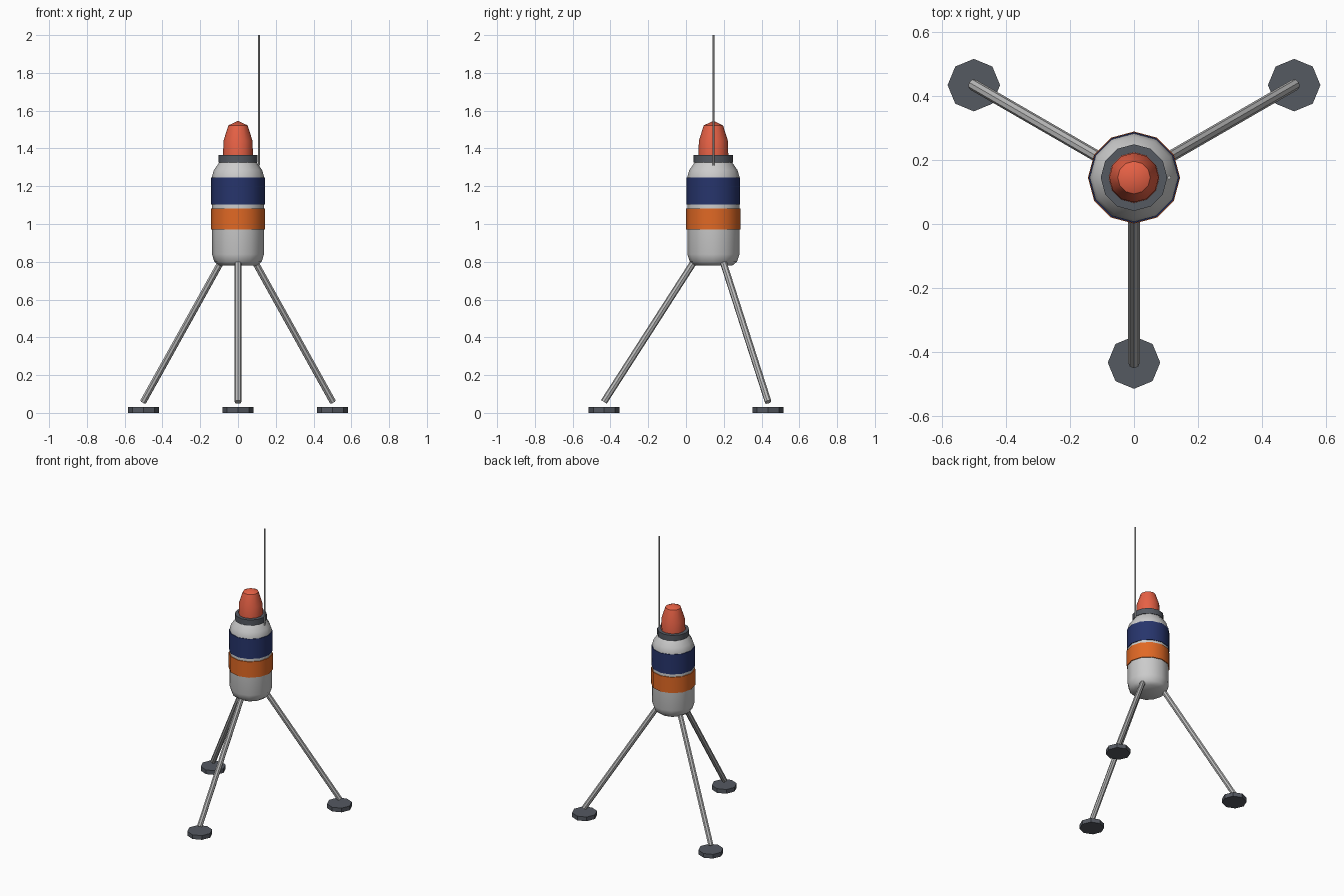
import bpy, bmesh, math
from mathutils import Vector

cube = bpy.data.objects.get("Cube")
if cube:
    bpy.data.objects.remove(cube, do_unlink=True)

AXIS_Y = 0.145   # the body stands behind the origin


def material(name, rgb):
    m = bpy.data.materials.new(name)
    m.use_nodes = True
    color = (*rgb, 1)
    m.diffuse_color = color
    m.node_tree.nodes["Principled BSDF"].inputs["Base Color"].default_value = color
    return m


white = material("pale grey", (0.6, 0.6, 0.6))
steel = material("steel grey", (0.5, 0.5, 0.5))
dark = material("dark grey", (0.09, 0.1, 0.12))
navy = material("navy blue", (0.02, 0.035, 0.15))
orange = material("orange", (0.75, 0.14, 0.018))
red = material("signal red", (0.8, 0.12, 0.06))


def finish(name, bm, mat, angle=40):
    bmesh.ops.remove_doubles(bm, verts=bm.verts, dist=0.0001)
    bmesh.ops.recalc_face_normals(bm, faces=bm.faces)
    mesh = bpy.data.meshes.new(name)
    bm.to_mesh(mesh)
    bm.free()
    mesh.materials.append(mat)
    obj = bpy.data.objects.new(name, mesh)
    bpy.context.collection.objects.link(obj)
    if angle:
        bpy.ops.object.select_all(action="DESELECT")
        obj.select_set(True)
        bpy.context.view_layer.objects.active = obj
        bpy.ops.object.shade_smooth_by_angle(angle=math.radians(angle))
    return obj


def turned(name, profile, mat, sides=12):
    """Spin a (radius, height) profile about the body axis."""
    bm = bmesh.new()
    verts = [bm.verts.new((r, AXIS_Y, z)) for r, z in profile]
    edges = [bm.edges.new(pair) for pair in zip(verts, verts[1:])]
    bmesh.ops.spin(bm, geom=verts + edges, cent=(0, AXIS_Y, 0), axis=(0, 0, 1),
                   angle=math.tau, steps=sides)
    return finish(name, bm, mat)


def rod(name, start, end, radius, mat, sides, angle=0):
    """Straight prism between two points."""
    start, end = Vector(start), Vector(end)
    bm = bmesh.new()
    bmesh.ops.create_cone(bm, cap_ends=True, segments=sides, radius1=radius,
                          radius2=radius, depth=(end - start).length)
    turn = (end - start).to_track_quat("Z", "Y").to_matrix()
    bmesh.ops.rotate(bm, verts=bm.verts, matrix=turn)
    bmesh.ops.translate(bm, verts=bm.verts, vec=(start + end) / 2)
    return finish(name, bm, mat, angle)


# Body, bands, collar and lamp
turned("body", [(0, 0.78), (0.1, 0.78), (0.125, 0.8), (0.138, 0.84), (0.138, 1.25),
                (0.128, 1.285), (0.1, 1.325), (0, 1.325)], white)


def ring(name, radius, low, high, mat):
    turned(name, [(0, low), (radius, low), (radius, high), (0, high)], mat)


ring("lower_band", 0.144, 0.97, 1.083, orange)
ring("upper_band", 0.142, 1.103, 1.245, navy)
ring("collar", 0.104, 1.325, 1.365, dark)
turned("lamp", [(0, 1.365), (0.079, 1.365), (0.077, 1.44), (0.051, 1.522),
                (0, 1.546)], red)

# Antenna beside the collar
rod("antenna", (0.11, AXIS_Y, 1.31), (0.11, AXIS_Y, 2), 0.006, steel, 6)

# Three splayed legs with round feet
for name, degrees in (("front", -90), ("back_left", 30), ("back_right", 150)):
    a = math.radians(degrees)

    def spot(r, z):
        return r * math.cos(a), AXIS_Y + r * math.sin(a), z

    rod(name + "_leg", spot(0.1, 0.805), spot(0.58, 0.058), 0.018, steel, 8)
    rod(name + "_foot", spot(0.578, 0), spot(0.578, 0.03), 0.082, dark, 8)
